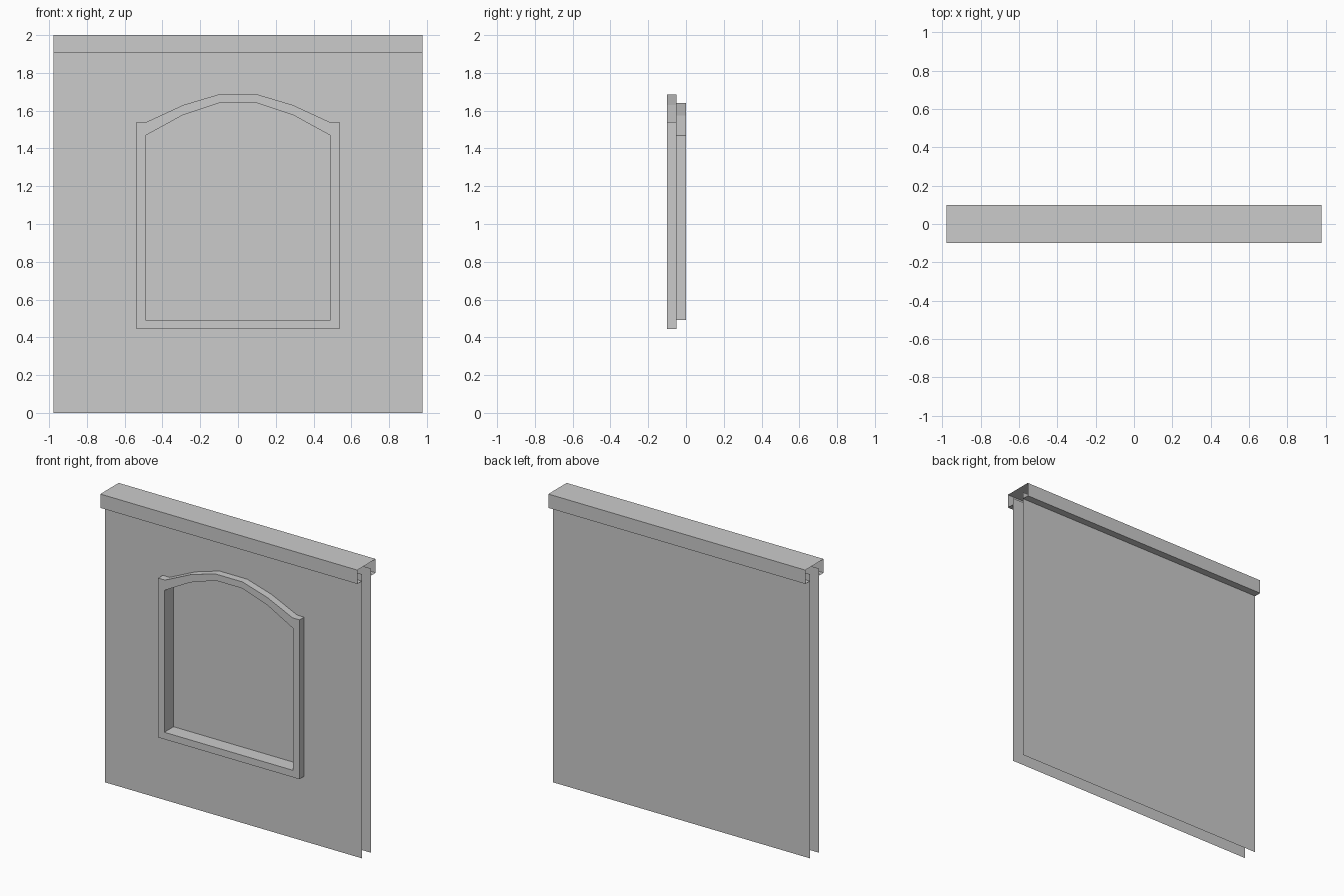
import bpy, bmesh
from mathutils import Vector

cube = bpy.data.objects.get("Cube")
if cube:
    bpy.data.objects.remove(cube, do_unlink=True)

grey = bpy.data.materials.new("plain_grey")
grey.use_nodes = True
colour = (0.6, 0.6, 0.6, 1)
grey.diffuse_color = colour
grey.node_tree.nodes["Principled BSDF"].inputs["Base Color"].default_value = colour

HALF_W, HALF_WALL, HALF_CAP = 0.977, 0.05, 0.1
WALL_TOP, CAP_BOTTOM, TOP = 1.953, 1.905, 2.0
PANE_Y = 0.0


def mirrored(half):
    """Closed outline from its right half, listed bottom to top."""
    return half + [(-x, z) for x, z in reversed(half)]


outer = mirrored([(0.537, 0.445), (0.537, 1.54), (0.485, 1.54), (0.29, 1.63), (0.105, 1.685)])
inner = mirrored([(0.49, 0.493), (0.49, 1.468), (0.295, 1.575), (0.1, 1.64)])
wall = mirrored([(HALF_W, 0), (HALF_W, WALL_TOP)])


def loop(bm, outline, y):
    return [bm.verts.new((x, y, z)) for x, z in outline]


def finish(name, bm):
    mesh = bpy.data.meshes.new(name)
    bm.to_mesh(mesh)
    bm.free()
    mesh.materials.append(grey)
    obj = bpy.data.objects.new(name, mesh)
    bpy.context.collection.objects.link(obj)
    return obj


def fill(bm, loops, facing=-1):
    """Flat face inside the first loop, with any further loops as holes."""
    edges = []
    for vs in loops:
        for a, b in zip(vs, vs[1:] + vs[:1]):
            edges.append(bm.edges.get((a, b)) or bm.edges.new((a, b)))
    made = bmesh.ops.triangle_fill(bm, use_beauty=True, edges=edges,
                                   normal=Vector((0, facing, 0)))
    for f in made["geom"]:
        if isinstance(f, bmesh.types.BMFace):
            f.normal_update()
            if f.normal.y * facing < 0:
                f.normal_flip()


def band(bm, front, back, inward=False):
    """Strip of quads between two matching loops."""
    n = len(front)
    for i in range(n):
        j = (i + 1) % n
        quad = (front[i], back[i], back[j], front[j])
        f = bm.faces.new(quad)
        # outlines run counter-clockwise seen from the front
        f.normal_update()
        a, b = front[i].co, front[j].co
        outward = Vector((b.z - a.z, 0, a.x - b.x))
        if (f.normal.dot(outward) < 0) != inward:
            f.normal_flip()


# Front wall sheet with the window opening
bm = bmesh.new()
fill(bm, [loop(bm, wall, -HALF_WALL), loop(bm, outer, -HALF_WALL)])
finish("front_wall", bm)

# Plain back wall sheet
bm = bmesh.new()
fill(bm, [loop(bm, wall, HALF_WALL)], 1)
finish("back_wall", bm)

# Raised window trim with its deep reveal
bm = bmesh.new()
rim = loop(bm, outer, -HALF_CAP)
lip = loop(bm, inner, -HALF_CAP)
band(bm, rim, loop(bm, outer, -HALF_WALL))
band(bm, lip, loop(bm, inner, PANE_Y), inward=True)
fill(bm, [rim, lip])
finish("window_trim", bm)

# Recessed window panel
bm = bmesh.new()
fill(bm, [loop(bm, inner, PANE_Y)])
finish("window_panel", bm)

# Coping along the top: a channel profile with open ends
profile = [(-HALF_WALL, CAP_BOTTOM), (-HALF_CAP, CAP_BOTTOM), (-HALF_CAP, TOP),
           (HALF_CAP, TOP), (HALF_CAP, CAP_BOTTOM), (HALF_WALL, CAP_BOTTOM)]
bm = bmesh.new()
left, right = ([bm.verts.new((x, y, z)) for y, z in profile] for x in (HALF_W, -HALF_W))
for i in range(len(profile) - 1):
    bm.faces.new((left[i], left[i + 1], right[i + 1], right[i]))
finish("top_coping", bm)
